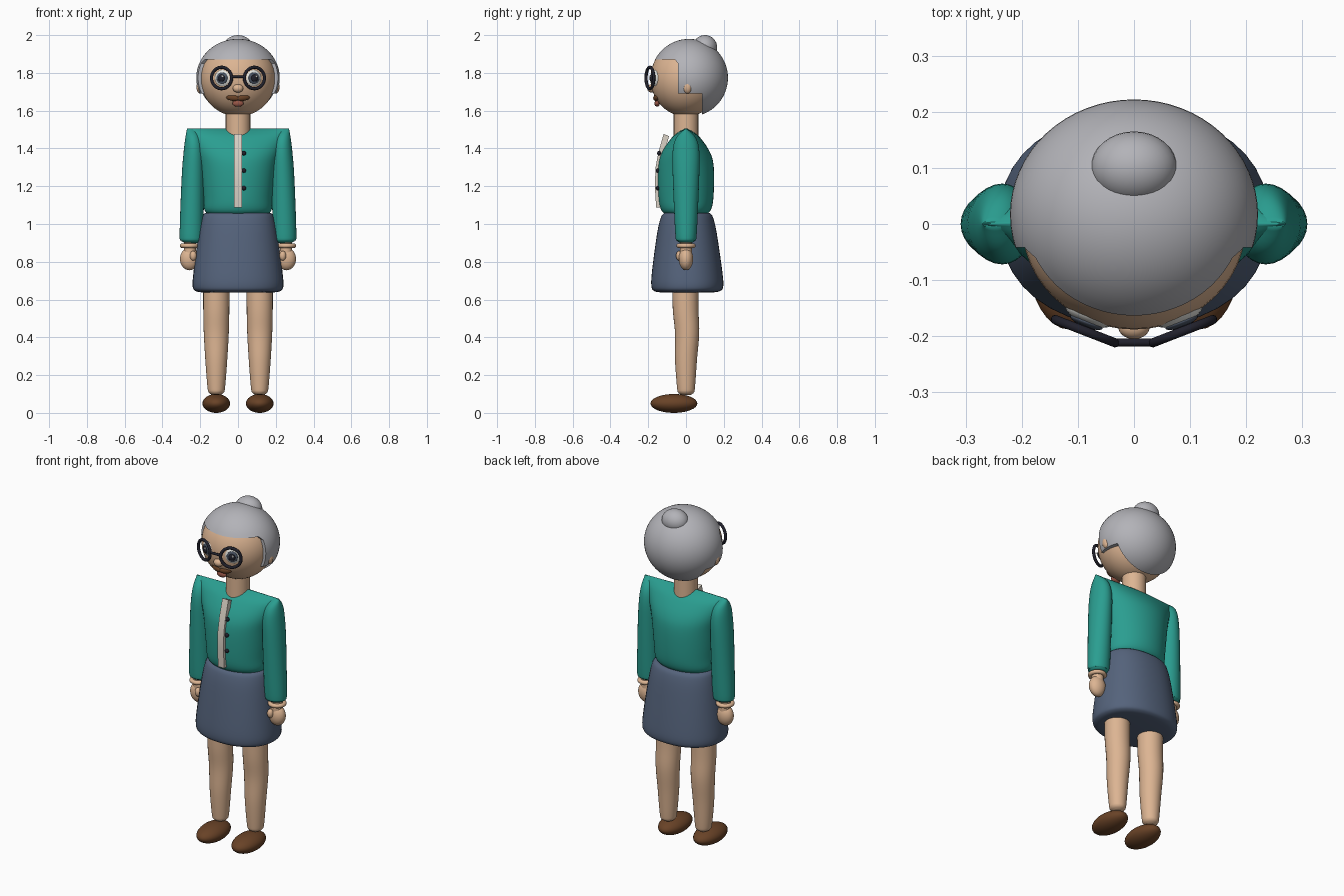
import bpy
import math
from math import sin, cos, pi

if "Cube" in bpy.data.objects:
    bpy.data.objects.remove(bpy.data.objects["Cube"])


def material(name, r, g, b):
    m = bpy.data.materials.new(name)
    m.use_nodes = True
    m.diffuse_color = (r, g, b, 1)
    m.node_tree.nodes["Principled BSDF"].inputs["Base Color"].default_value = (r, g, b, 1)
    return m


TEAL = material("teal knit", 0.023, 0.34, 0.28)
SLATE = material("slate cloth", 0.09, 0.125, 0.2)
SKIN = material("skin", 0.72, 0.46, 0.29)
GREY = material("grey hair", 0.45, 0.45, 0.48)
BROWN = material("brown leather", 0.14, 0.055, 0.02)
DARK = material("dark frame", 0.015, 0.015, 0.025)
CREAM = material("cream trim", 0.7, 0.64, 0.56)
WHITE = material("eye white", 0.8, 0.8, 0.76)
IRIS = material("iris blue grey", 0.07, 0.09, 0.13)
LIP = material("lip", 0.3, 0.09, 0.06)


def finish(ob, name, mat, angle=50):
    ob.name = name
    ob.data.materials.clear()
    ob.data.materials.append(mat)
    bpy.ops.object.select_all(action="DESELECT")
    ob.select_set(True)
    bpy.context.view_layer.objects.active = ob
    bpy.ops.object.shade_smooth_by_angle(angle=math.radians(angle))
    return ob


def mesh_object(name, verts, faces, mat, angle=50):
    me = bpy.data.meshes.new(name)
    me.from_pydata(verts, [], faces)
    me.update()
    ob = bpy.data.objects.new(name, me)
    bpy.context.collection.objects.link(ob)
    return finish(ob, name, mat, angle)


def ellipsoid(name, loc, size, mat, rot=(0, 0, 0), seg=32):
    bpy.ops.mesh.primitive_uv_sphere_add(segments=seg, ring_count=seg // 2, location=loc, rotation=rot)
    ob = bpy.context.object
    ob.scale = size
    return finish(ob, name, mat)


def cylinder(name, loc, radius, depth, mat, rot=(0, 0, 0)):
    bpy.ops.mesh.primitive_cylinder_add(vertices=24, radius=radius, depth=depth, location=loc, rotation=rot)
    return finish(bpy.context.object, name, mat)


def torus(name, loc, major, minor, mat, rot=(0, 0, 0)):
    bpy.ops.mesh.primitive_torus_add(location=loc, rotation=rot, major_radius=major, minor_radius=minor,
                                     major_segments=32, minor_segments=10)
    return finish(bpy.context.object, name, mat)


def spline(keys, steps=5):
    """Smooth curve through the key sections."""
    out = []
    for i in range(len(keys) - 1):
        a, b, c, d = (keys[min(max(i + k, 0), len(keys) - 1)] for k in (-1, 0, 1, 2))
        for s in range(steps):
            t = s / steps
            out.append([q + t * (r - p) / 2 + t * t * (p - 2.5 * q + 2 * r - w / 2)
                        + t ** 3 * (1.5 * (q - r) + (w - p) / 2) for p, q, r, w in zip(a, b, c, d)])
    return out + [list(keys[-1])]


def loft(name, keys, mat, power=2, seg=40):
    """Stack of rounded sections, each (z, centre x, centre y, radius x, radius y)."""
    def bulge(v):
        return math.copysign(abs(v) ** (2 / power), v)
    rings = spline(keys)
    verts = [(cx + max(rx, .002) * bulge(cos(2 * pi * k / seg)), cy + max(ry, .002) * bulge(sin(2 * pi * k / seg)), z)
             for z, cx, cy, rx, ry in rings for k in range(seg)]
    faces = [(i * seg + k, i * seg + (k + 1) % seg, (i + 1) * seg + (k + 1) % seg, (i + 1) * seg + k)
             for i in range(len(rings) - 1) for k in range(seg)]
    top = (len(rings) - 1) * seg
    faces += [tuple(reversed(range(seg))), tuple(range(top, top + seg))]
    return mesh_object(name, verts, faces, mat)


def side_extrude(name, outline, half, mat):
    """Side outline of (y, z) points given width along x."""
    n = len(outline)
    verts = [(x, y, z) for x in (-half, half) for y, z in outline]
    faces = [tuple(reversed(range(n))), tuple(range(n, 2 * n))]
    faces += [(k, (k + 1) % n, n + (k + 1) % n, n + k) for k in range(n)]
    return mesh_object(name, verts, faces, mat, 30)


# Head, neck and nose
ellipsoid("head", (0, 0, 1.77), (0.2, 0.188, 0.2), SKIN, seg=48)
cylinder("neck", (0, 0, 1.53), 0.065, 0.14, SKIN)
ellipsoid("nose", (0, -0.183, 1.718), (0.028, 0.022, 0.022), SKIN)

# Hair cap with the face opening cut away, and bun
hair = ellipsoid("hair", (0, 0.017, 1.774), (0.221, 0.205, 0.206), GREY, seg=64)
cutter = side_extrude("face_cutter", [(-0.5, 1.2), (0.085, 1.2), (0.085, 1.69), (-0.042, 1.69),
                                      (-0.042, 1.85), (-0.06, 1.872), (-0.5, 1.872)], 0.5, GREY)
cutter.hide_render = True
cut = hair.modifiers.new("face_opening", "BOOLEAN")
cut.operation = "DIFFERENCE"
cut.solver = "EXACT"
cut.object = cutter
bpy.context.view_layer.objects.active = hair
bpy.ops.object.modifier_apply(modifier=cut.name)
bpy.data.objects.remove(cutter)
finish(hair, "hair", GREY)
ellipsoid("hair_bun", (0, 0.1, 1.935), (0.077, 0.065, 0.065), GREY)

# Mouth
ellipsoid("lower_lip", (0, -0.153, 1.638), (0.03, 0.014, 0.017), LIP)

# Blouse, placket and buttons
loft("blouse", [(1.045, 0, 0, 0.15, 0.1), (1.075, 0, 0, 0.178, 0.132), (1.15, 0, 0, 0.183, 0.146),
                (1.3, 0, 0, 0.2, 0.147), (1.38, 0, 0, 0.222, 0.127), (1.455, 0, 0, 0.25, 0.077),
                (1.49, 0, 0, 0.266, 0.035), (1.506, 0, 0, 0.27, 0.003)], TEAL)
side_extrude("placket", [(-0.158, 1.087), (-0.165, 1.2), (-0.161, 1.3), (-0.146, 1.38), (-0.118, 1.477),
                         (-0.09, 1.465), (-0.11, 1.39), (-0.13, 1.3), (-0.13, 1.087)], 0.02, CREAM)
for i, (y, z) in enumerate([(-0.143, 1.375), (-0.149, 1.283), (-0.149, 1.19)]):
    ellipsoid(f"button_{i + 1}", (0.031, y, z), (0.012, 0.01, 0.012), DARK, seg=16)

# Skirt
loft("skirt", [(0.638, 0, 0.005, 0.19, 0.14), (0.645, 0, 0.006, 0.224, 0.174), (0.67, 0, 0.007, 0.24, 0.19),
               (0.75, 0, 0.006, 0.235, 0.186), (0.95, 0, 0.005, 0.208, 0.158),
               (1.035, 0, 0.005, 0.19, 0.138), (1.058, 0, 0.005, 0.175, 0.12)], SLATE, power=2.2)

# Paired parts
for side, s in (("left", 1), ("right", -1)):
    # Sleeve, hand and bracelet
    loft(f"{side}_sleeve", [(0.9, s * 0.246, 0, 0.035, 0.03), (0.912, s * 0.247, 0, 0.054, 0.048),
                            (0.95, s * 0.247, 0, 0.062, 0.057), (1.25, s * 0.238, 0, 0.06, 0.07),
                            (1.39, s * 0.234, 0, 0.053, 0.07), (1.46, s * 0.238, 0, 0.04, 0.05),
                            (1.503, s * 0.25, 0, 0.02, 0.006)], TEAL, seg=28)
    cylinder(f"{side}_wrist", (s * 0.255, 0, 0.885), 0.032, 0.08, SKIN)
    torus(f"{side}_bracelet", (s * 0.257, 0, 0.885), 0.039, 0.012, SKIN)
    ellipsoid(f"{side}_hand", (s * 0.257, 0, 0.815), (0.05, 0.038, 0.06), SKIN)
    ellipsoid(f"{side}_thumb", (s * 0.237, -0.035, 0.832), (0.018, 0.018, 0.026), SKIN, seg=20)

    # Leg and shoe
    loft(f"{side}_leg", [(0.095, s * 0.115, 0, 0.022, 0.024), (0.108, s * 0.115, 0, 0.04, 0.042),
                         (0.14, s * 0.115, 0, 0.047, 0.048), (0.28, s * 0.115, 0, 0.058, 0.058),
                         (0.42, s * 0.115, 0.006, 0.066, 0.064), (0.55, s * 0.115, -0.002, 0.069, 0.068),
                         (0.72, s * 0.115, -0.004, 0.069, 0.07)], SKIN, seg=28)
    ellipsoid(f"{side}_shoe", (s * 0.115, -0.064, 0.05), (0.073, 0.124, 0.05), BROWN)

    # Ear
    ellipsoid(f"{side}_ear", (s * 0.198, 0.008, 1.725), (0.022, 0.025, 0.035), SKIN, seg=20)

    # Eye and glasses, turned to follow the face
    turn = 0.37
    nx, ny = s * sin(turn), -cos(turn)
    ex, ey, ez = s * 0.079, -0.16, 1.772
    for part, out, size, mat in (("eye", 0, 0.046, WHITE), ("iris", 0.016, 0.031, IRIS),
                                 ("pupil", 0.024, 0.019, DARK)):
        depth = 0.02 if part == "eye" else 0.009
        ellipsoid(f"{side}_{part}", (ex + nx * out, ey + ny * out, ez), (size, depth, size), mat,
                  (0, 0, s * turn), 24)
    ellipsoid(f"{side}_eye_glint", (ex + nx * 0.032 + 0.008, ey + ny * 0.032, ez + 0.01),
              (0.006, 0.003, 0.006), WHITE, (0, 0, s * turn), 12)
    torus(f"{side}_glasses_rim", (s * 0.087, -0.191, 1.773), 0.057, 0.0085, DARK, (pi / 2, 0, s * turn))

    # Moustache half
    ellipsoid(f"{side}_moustache", (s * 0.028, -0.158, 1.668), (0.036, 0.014, 0.016), BROWN,
              (0, s * -0.12, s * 0.22), 24)

# Bridge of the glasses
cylinder("glasses_bridge", (0, -0.211, 1.78), 0.007, 0.066, DARK, (0, pi / 2, 0))
